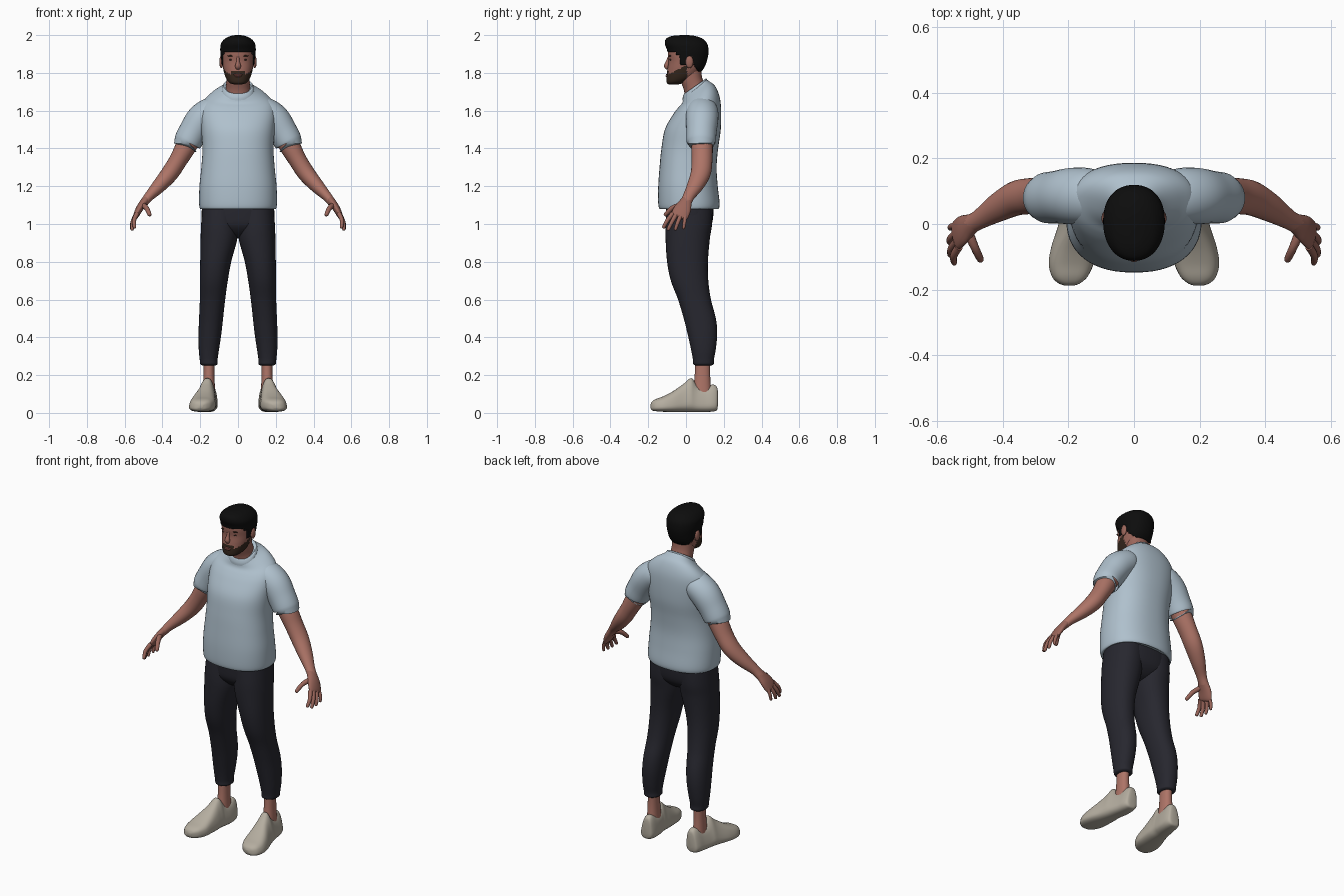
import bpy, bmesh, math
from mathutils import Vector


def mat(name, r, g, b):
    m = bpy.data.materials.new(name)
    m.diffuse_color = (r, g, b, 1)
    return m


SKIN = mat("skin", .42, .175, .135)
FACE = mat("face_skin", .33, .135, .105)
SHIRT = mat("pale_blue_cloth", .43, .53, .61)
PANTS = mat("dark_navy_cloth", .02, .02, .028)
SHOE = mat("beige_leather", .46, .42, .35)
HAIR = mat("black_hair", .004, .004, .004)
BEARD = mat("brown_beard", .035, .02, .012)
LIPS = mat("lips", .28, .09, .075)
EYE = mat("eye", .06, .03, .025)


def smooth_rows(rows, steps):
    """Catmull-Rom interpolation through rows of numbers."""
    out = []
    for i in range(len(rows) - 1):
        a, b, c = rows[max(i - 1, 0)], rows[i], rows[i + 1]
        d = rows[min(i + 2, len(rows) - 1)]
        for k in range(steps):
            t = k / steps
            out.append([.5 * (2 * q + (r - p) * t + (2 * p - 5 * q + 4 * r - s) * t * t
                              + (3 * q - p - 3 * r + s) * t ** 3)
                        for p, q, r, s in zip(a, b, c, d)])
    return out + [list(rows[-1])]


def finish(name, bm, *mats):
    bmesh.ops.recalc_face_normals(bm, faces=bm.faces)
    me = bpy.data.meshes.new(name)
    bm.to_mesh(me)
    bm.free()
    ob = bpy.data.objects.new(name, me)
    bpy.context.collection.objects.link(ob)
    for m in mats:
        me.materials.append(m)
    bpy.ops.object.select_all(action='DESELECT')
    ob.select_set(True)
    bpy.context.view_layer.objects.active = ob
    bpy.ops.object.shade_smooth_by_angle(angle=math.radians(50))
    return ob


def skin_rings(rings):
    bm = bmesh.new()
    vs = [[bm.verts.new(p) for p in r] for r in rings]
    n = len(vs[0])
    for a, b in zip(vs, vs[1:]):
        for i in range(n):
            j = (i + 1) % n
            bm.faces.new((a[i], a[j], b[j], b[i]))
    bm.faces.new(vs[0])
    bm.faces.new(vs[-1])
    return bm


def unit_ring(n, p):
    def f(v):
        return math.copysign(abs(v) ** (2 / p), v)
    return [(f(math.cos(2 * math.pi * i / n)), f(math.sin(2 * math.pi * i / n))) for i in range(n)]


def stack(rows, side=1, n=40, p=2.2, steps=5):
    """Level rings: z, x_min, x_max, y_front, y_back, backward tilt."""
    rings = []
    for z, x0, x1, y0, y1, tilt in smooth_rows(rows, steps):
        rings.append([Vector((side * ((x0 + x1) / 2 + (x1 - x0) / 2 * u), (y0 + y1) / 2 + (y1 - y0) / 2 * v,
                              z + tilt * (y1 - y0) / 2 * v)) for u, v in unit_ring(n, p)])
    return skin_rings(rings)


def sym(rows):
    return [(r[0], -r[1], r[1], r[2], r[3], r[4] if len(r) > 4 else 0) for r in rows]


def tube(rows, side=1, n=20, steps=5):
    """Rings across a path: x, y, z, depth radius, thickness radius."""
    rows = smooth_rows(rows, steps)
    rings = []
    for i, (x, y, z, ra, rb) in enumerate(rows):
        t = (Vector(rows[min(i + 1, len(rows) - 1)][:3]) - Vector(rows[max(i - 1, 0)][:3])).normalized()
        a = Vector((0, 1, 0))
        a = (a - t * a.dot(t)).normalized()
        b = t.cross(a)
        pts = [Vector((x, y, z)) + a * ra * u + b * rb * v for u, v in unit_ring(n, 2)]
        rings.append([Vector((side * q.x, q.y, q.z)) for q in pts])
    return skin_rings(rings)


def ball(name, loc, size, m):
    bm = bmesh.new()
    bmesh.ops.create_uvsphere(bm, u_segments=16, v_segments=10, radius=1)
    for v in bm.verts:
        v.co = Vector([l + c * s for l, c, s in zip(loc, v.co, size)])
    return finish(name, bm, m)


# shirt body and collar band
finish("shirt", stack(sym([
    (1.085, .185, -.125, .158), (1.08, .2, -.14, .172), (1.11, .206, -.147, .178), (1.2, .204, -.147, .168),
    (1.3, .194, -.14, .162), (1.4, .188, -.13, .17), (1.5, .195, -.112, .184), (1.59, .2, -.07, .186, .1),
    (1.645, .185, -.04, .178, .25), (1.685, .14, -.02, .155, .5), (1.712, .09, -.014, .122, .65),
    (1.728, .074, -.006, .105, .72)]), n=56, p=2.3), SHIRT)
finish("collar", stack(sym([
    (1.70, .086, -.018, .112, .7), (1.716, .084, -.017, .112, .7), (1.73, .077, -.01, .107, .7),
    (1.724, .066, 0, .098, .7)])), SHIRT)

# hips of the trousers
finish("trouser_hips", stack(sym([
    (1.13, .188, -.105, .145), (1.05, .192, -.105, .145), (.99, .18, -.097, .132),
    (.945, .1, -.06, .09), (.925, .03, -.02, .04)]), n=48, p=2.4), PANTS)

# neck and head, with the beard painted along the jaw
finish("neck", stack(sym([
    (1.66, .075, -.005, .115, .4), (1.72, .064, -.01, .1, .3), (1.77, .062, -.03, .085, .1),
    (1.83, .062, -.04, .08)])), FACE)
bm = stack(sym([
    (1.738, .018, -.088, -.045), (1.748, .046, -.102, -.01), (1.775, .065, -.104, .045),
    (1.82, .078, -.098, .085), (1.86, .083, -.092, .1), (1.9, .084, -.095, .106),
    (1.94, .08, -.09, .103), (1.975, .058, -.06, .08), (1.988, .02, -.02, .03)]), n=64, steps=8)
for f in bm.faces:
    c = f.calc_center_median()
    top = 1.788 + .5 * (c.y + .1)
    if abs(c.x) < .036 and c.y < -.06:
        top = 1.808
    if c.z < top and c.y < .005:
        f.material_index = 1
finish("head", bm, FACE, BEARD)

# hair cap, trimmed along the hairline
bm = stack(sym([
    (1.79, .066, -.05, .068), (1.83, .083, -.08, .098), (1.88, .09, -.094, .115), (1.92, .094, -.1, .119),
    (1.955, .09, -.112, .112), (1.982, .068, -.104, .086), (1.996, .036, -.07, .045),
    (2.0, .01, -.02, .01)]), n=64, steps=8)


def hairline(y):
    if y < -.055:
        return 1.912
    if y < -.03:
        return 1.895
    if y < .005:
        return 1.84
    return 1.885 if y < .035 else max(1.805, 1.85 - (y - .035) * 1.2)


bmesh.ops.delete(bm, geom=[f for f in bm.faces
                           if f.calc_center_median().z < hairline(f.calc_center_median().y)], context='FACES')
hair = finish("hair", bm, HAIR)
sol = hair.modifiers.new("thickness", 'SOLIDIFY')
sol.thickness = .012
sol.offset = -1

# nose and mouth
finish("nose", tube([(0, -.088, 1.885, .008, .007), (0, -.096, 1.86, .01, .009), (0, -.103, 1.838, .013, .015),
                     (0, -.1, 1.824, .008, .012), (0, -.096, 1.82, .002, .003)]), FACE)
ball("upper_lip", (0, -.1, 1.791, ), (.024, .007, .004), LIPS)
ball("lower_lip", (0, -.101, 1.783), (.02, .007, .005), LIPS)

for s, side in ((1, "left"), (-1, "right")):
    # facial features in pairs
    ball(side + "_eye", (s * .034, -.081, 1.87), (.013, .006, .005), EYE)
    ball(side + "_brow", (s * .036, -.084, 1.89), (.019, .007, .004), BEARD)
    ball(side + "_ear", (s * .088, .018, 1.858), (.011, .021, .033), FACE)

    # sleeve
    finish(side + "_sleeve", tube([
        (.09, .085, 1.60, .07, .07), (.135, .085, 1.595, .085, .078), (.19, .085, 1.555, .086, .083),
        (.235, .082, 1.49, .08, .078), (.266, .08, 1.435, .077, .074), (.267, .08, 1.431, .066, .064)],
        s, 32), SHIRT)

    # arm, palm, fingers and thumb
    finish(side + "_arm", tube([
        (.2, .085, 1.54, .055, .055), (.27, .085, 1.42, .057, .055), (.315, .085, 1.34, .055, .048),
        (.36, .078, 1.27, .053, .046), (.415, .05, 1.205, .044, .038), (.47, .015, 1.147, .031, .026),
        (.5, -.002, 1.11, .03, .022)], s, 24), SKIN)
    finish(side + "_palm", tube([
        (.478, .01, 1.14, .026, .022), (.5, -.003, 1.112, .034, .021), (.522, -.018, 1.08, .045, .019),
        (.54, -.034, 1.045, .046, .015), (.545, -.039, 1.034, .036, .008)], s), FACE)
    fingers = {
        "index": ((.534, -.07, 1.055), (.55, -.098, 1.02), (.548, -.118, .983), .011),
        "middle": ((.54, -.052, 1.05), (.557, -.075, 1.01), (.56, -.094, .972), .011),
        "ring": ((.543, -.028, 1.045), (.56, -.045, 1.005), (.562, -.056, .972), .0105),
        "little": ((.54, -.004, 1.05), (.557, -.008, 1.01), (.56, -.013, .978), .0095),
        "thumb": ((.505, -.025, 1.1), (.485, -.072, 1.085), (.468, -.108, 1.05), .013)}
    for name, (a, b, c, r) in fingers.items():
        tip = Vector(c) + (Vector(c) - Vector(b)).normalized() * r * .6
        finish(f"{side}_{name}_finger" if name != "thumb" else side + "_thumb", tube([
            (*a, r * 1.15, r * 1.15), (*b, r, r), (*c, r * .8, r * .8), (*tip, r * .2, r * .2)],
            s, 12, 4), FACE)

    # trouser leg: straight thigh, knee bend, gathered cuff
    finish(side + "_trouser_leg", stack([
        (1.10, -.005, .188, -.1, .14, 0), (1.0, .0, .195, -.108, .138, 0), (.92, .004, .198, -.108, .126, 0),
        (.8, .036, .2, -.1, .116, 0), (.7, .054, .202, -.08, .118, 0), (.6, .068, .202, -.042, .132, 0),
        (.5, .079, .206, -.012, .158, 0), (.42, .088, .209, .008, .165, 0), (.34, .1, .208, .026, .158, 0),
        (.285, .108, .203, .036, .148, 0), (.26, .108, .2, .038, .147, 0), (.252, .118, .19, .048, .137, 0)],
        s, 36), PANTS)

    # ankle
    finish(side + "_ankle", stack([
        (.3, .125, .182, .05, .13, 0), (.2, .125, .183, .046, .128, 0), (.1, .12, .188, .035, .135, 0)],
        s, 20), SKIN)

    # shoe: cross-sections from heel to toe (y, x, half width, bottom, top)
    rings = []
    for y, x, w, lo, hi in smooth_rows([
            (.169, .15, .018, .04, .11), (.163, .15, .038, .014, .138), (.14, .151, .049, .007, .15),
            (.1, .154, .053, .005, .138), (.06, .16, .056, .005, .145), (.028, .166, .061, .005, .184),
            (-.015, .172, .067, .005, .152), (-.07, .183, .073, .005, .114), (-.12, .19, .072, .006, .088),
            (-.16, .195, .056, .009, .073), (-.18, .197, .034, .014, .06), (-.188, .197, .012, .026, .045)], 5):
        taper = min(.55, max(0, (hi - .05) * 4.5))
        rings.append([Vector((s * (x + w * u * (1 - taper * max(0, (v + .7) / 1.7)) - .004 * v), y,
                              (lo + hi) / 2 + (hi - lo) / 2 * v)) for u, v in unit_ring(32, 2.9)])
    finish(side + "_shoe", skin_rings(rings), SHOE)
